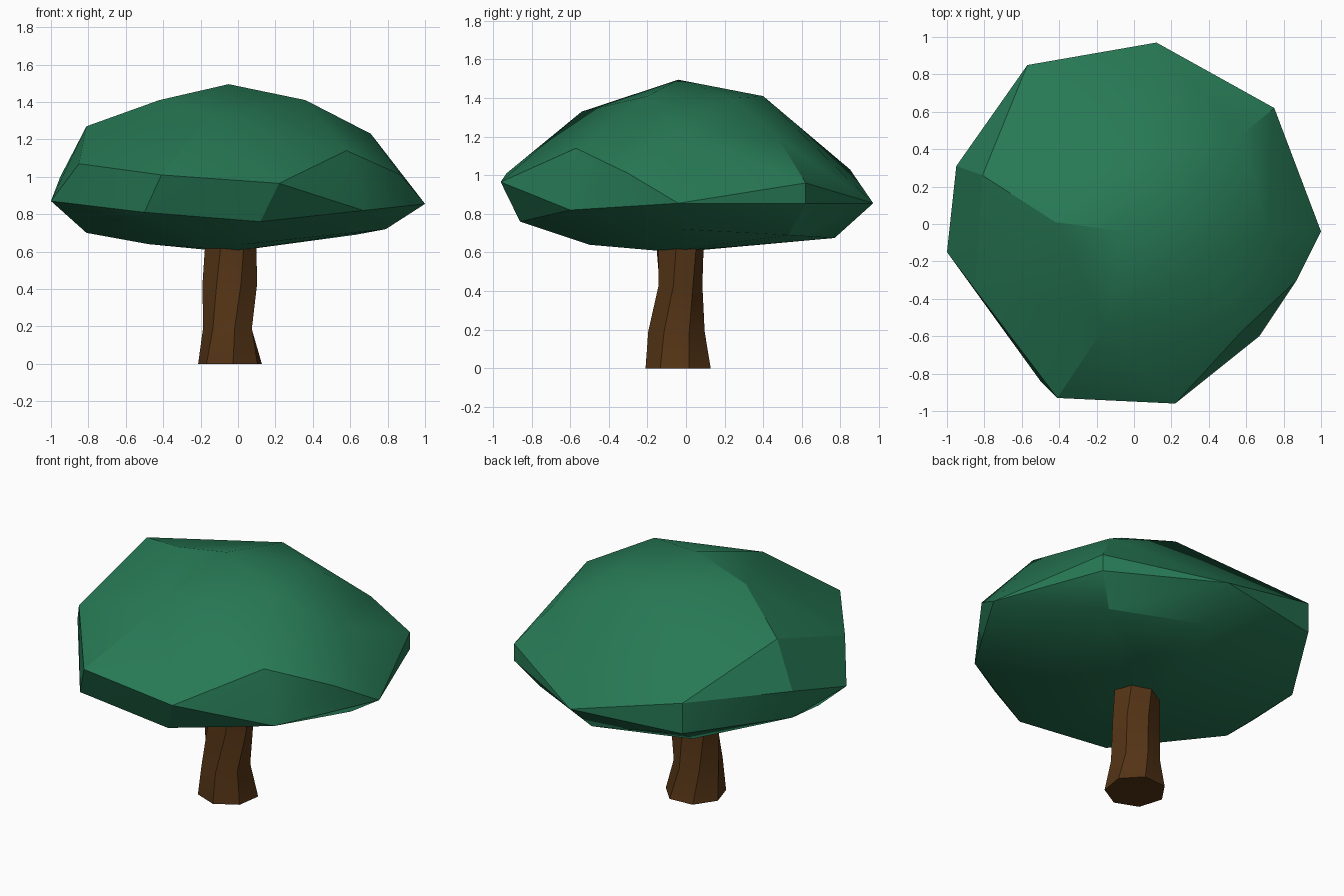
import bpy, bmesh, math

if "Cube" in bpy.data.objects:
    bpy.data.objects.remove(bpy.data.objects["Cube"])


def material(name, color):
    m = bpy.data.materials.new(name)
    m.diffuse_color = color
    m.use_nodes = True
    m.node_tree.nodes["Principled BSDF"].inputs["Base Color"].default_value = m.diffuse_color
    return m


def finish(bm, name, mat, angle):
    bmesh.ops.recalc_face_normals(bm, faces=bm.faces)
    me = bpy.data.meshes.new(name)
    bm.to_mesh(me)
    bm.free()
    ob = bpy.data.objects.new(name, me)
    bpy.context.collection.objects.link(ob)
    me.materials.append(mat)
    bpy.ops.object.select_all(action='DESELECT')
    bpy.context.view_layer.objects.active = ob
    ob.select_set(True)
    bpy.ops.object.shade_smooth_by_angle(angle=math.radians(angle))
    return ob


# Trunk: irregular stacked seven-sided rings (z, centre x, centre y, rx, ry)
rings = [(0, -.04, -.035, .175, .175), (.19, -.05, -.05, .137, .15),
         (.43, -.042, -.033, .15, .118), (.66, -.042, -.035, .14, .128)]
bm = bmesh.new()
loops = []
N = 7
for i, (z, cx, cy, rx, ry) in enumerate(rings):
    loop = []
    for k in range(N):
        a = math.tau * (k + .18 * i) / N + .3
        loop.append(bm.verts.new((cx + rx * math.cos(a), cy + ry * math.sin(a), z)))
    loops.append(loop)
for lo, hi in zip(loops, loops[1:]):
    for k in range(N):
        bm.faces.new((lo[k], lo[(k + 1) % N], hi[(k + 1) % N], hi[k]))
bm.faces.new(loops[0])
bm.faces.new(loops[-1])
finish(bm, "trunk", material("bark", (.09, .035, .008, 1)), 30)

# Canopy: faceted boulder wrapped around a few control rings
crown = [(-.05, -.04, 1.495), (.36, -.2, 1.41), (-.15, -.54, 1.33),
         (-.42, .01, 1.41), (.03, .4, 1.41), (.3, .25, 1.4)]
shoulder = [(.71, -.04, 1.23), (.58, -.57, 1.14), (.58, .48, 1.19),
            (-.81, .26, 1.27), (-.5, .63, 1.19), (.87, -.3, 1.01)]
upper_rim = [(-.85, -.35, 1.07), (-.41, -.93, 1.01), (.22, -.96, .965),
             (.75, .62, .96), (-.57, .85, 1.03), (-.95, .31, 1.0)]
rim = [(1, -.04, .855), (.67, -.6, .82), (-.5, -.84, .81), (-1, -.15, .87),
       (-.93, .28, .82), (-.57, .85, .84), (.12, .97, .855), (.75, .62, .855)]
underside = [(.12, -.86, .76), (.79, -.02, .72), (.63, .53, .69),
             (.11, .77, .675), (-.47, .61, .69), (-.81, -.15, .7),
             (-.48, -.05, .64), (.05, -.5, .64), (.1, .25, .63), (0, -.1, .605), (-.17, .05, .61)]
bm = bmesh.new()
for p in crown + shoulder + upper_rim + rim + underside:
    bm.verts.new(p)
res = bmesh.ops.convex_hull(bm, input=bm.verts)
loose = [v for v in bm.verts if not v.link_faces]
bmesh.ops.delete(bm, geom=loose, context='VERTS')
finish(bm, "canopy", material("leaves", (.02, .19, .09, 1)), 26)
